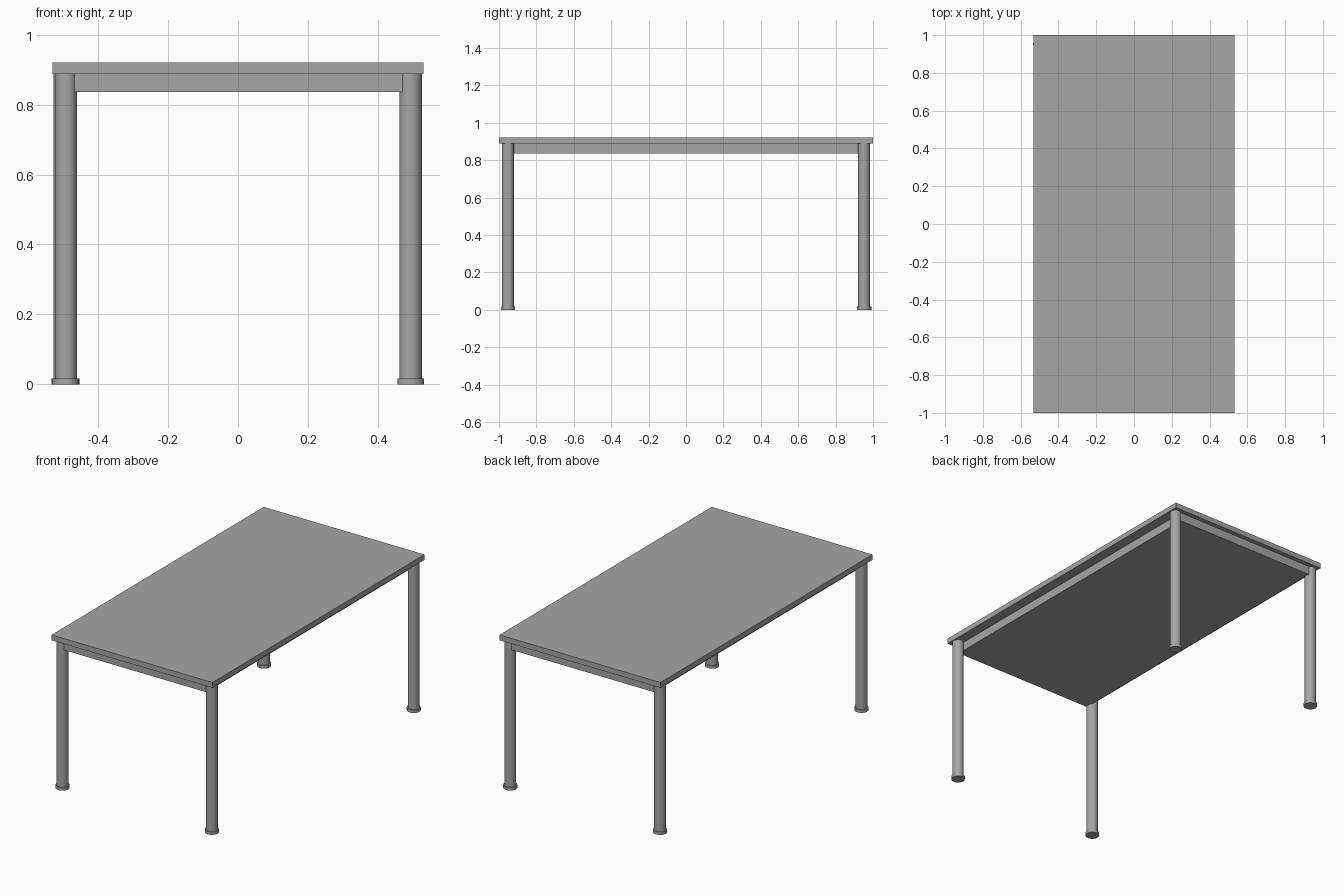
import bpy

cube = bpy.data.objects.get("Cube")
if cube:
    bpy.data.objects.remove(cube, do_unlink=True)

grey = bpy.data.materials.new("mid grey")
grey.use_nodes = True
colour = (0.38, 0.38, 0.38, 1)
grey.diffuse_color = colour
grey.node_tree.nodes["Principled BSDF"].inputs["Base Color"].default_value = colour


def box(name, x, y, z0, z1):
    """Box centred on the origin, x and y being half sizes."""
    bpy.ops.mesh.primitive_cube_add(size=2, location=(0, 0, (z0 + z1) / 2))
    ob = bpy.context.object
    ob.name = name
    ob.scale = (x, y, (z1 - z0) / 2)
    bpy.ops.object.transform_apply(location=False, rotation=False, scale=True)
    ob.data.materials.append(grey)


def post(name, x, y, radius, z0, z1):
    """Smooth upright cylinder."""
    bpy.ops.mesh.primitive_cylinder_add(
        vertices=32, radius=radius, depth=z1 - z0, location=(x, y, (z0 + z1) / 2))
    ob = bpy.context.object
    ob.name = name
    ob.data.materials.append(grey)
    bpy.ops.object.shade_smooth_by_angle()


# Top board and the solid frame slab below it
box("table_top", 0.531, 1.0, 0.888, 0.92)
box("under_frame", 0.471, 0.973, 0.836, 0.888)

# Round legs with wider feet
corners = {
    "front_left": (0.494, -0.952),
    "front_right": (-0.492, -0.952),
    "back_left": (0.494, 0.952),
    "back_right": (-0.496, 0.953),
}
for corner, (x, y) in corners.items():
    post(corner + "_leg", x, y, 0.032, 0.017, 0.888)
    post(corner + "_foot", x, y, 0.038, 0, 0.017)
